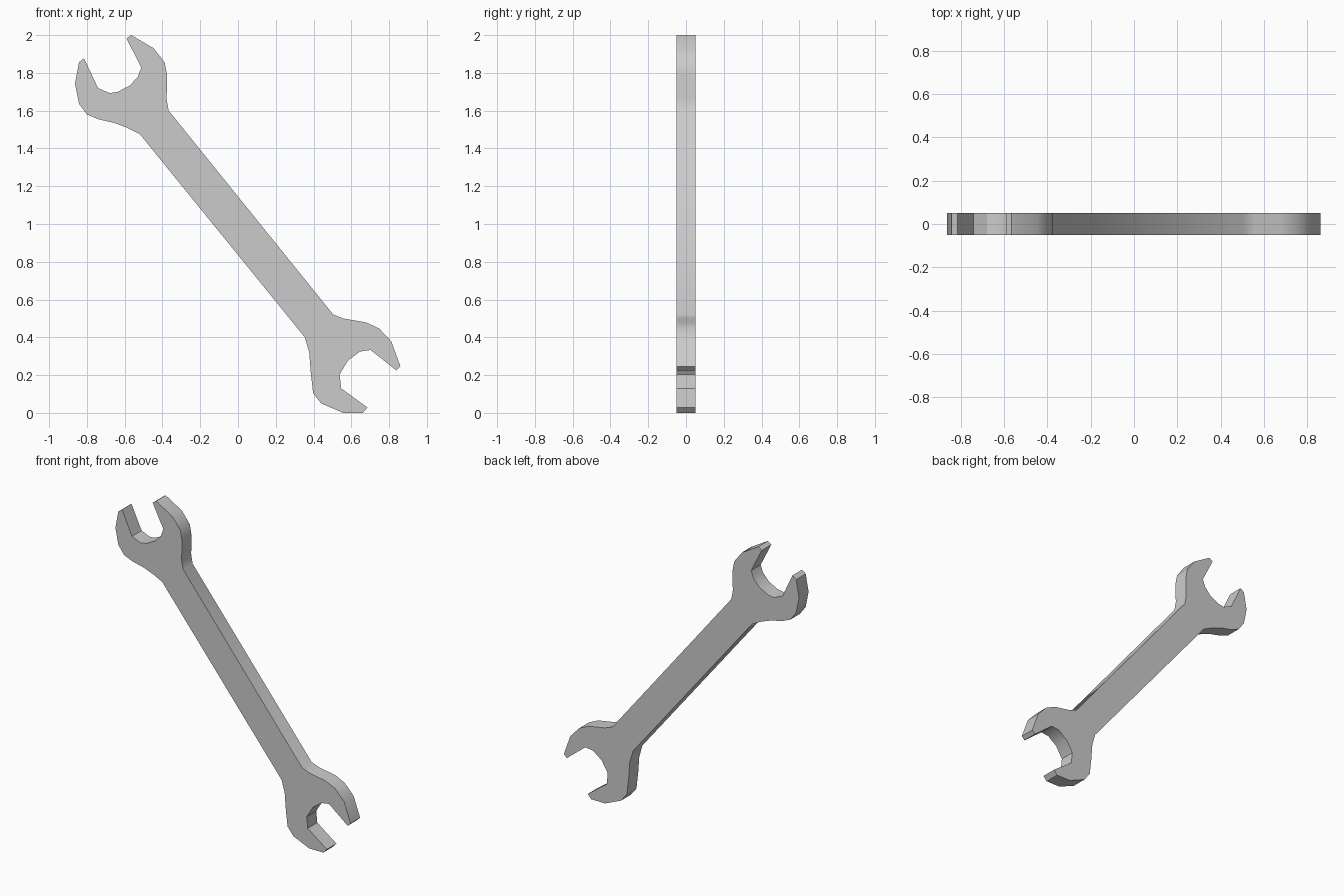
import bpy, bmesh
from mathutils import Vector

HALF_THICKNESS = 0.05

# Upper jaw: from the left shaft corner round the open mouth to the right shaft corner (x, z)
upper_jaw = [
    (-0.52, 1.476), (-0.588, 1.51), (-0.655, 1.535), (-0.741, 1.555), (-0.80, 1.58),
    (-0.842, 1.637), (-0.863, 1.743), (-0.842, 1.856), (-0.815, 1.877),
    (-0.741, 1.719), (-0.678, 1.693), (-0.636, 1.70), (-0.573, 1.733),
    (-0.53, 1.78), (-0.512, 1.828), (-0.59, 1.982), (-0.565, 2.0),
    (-0.446, 1.93), (-0.388, 1.855), (-0.375, 1.785), (-0.378, 1.66), (-0.367, 1.60),
]
# Lower jaw: from the right shaft corner round the open mouth to the left shaft corner
lower_jaw = [
    (0.504, 0.521), (0.557, 0.50), (0.678, 0.479), (0.747, 0.447), (0.812, 0.378),
    (0.86, 0.246), (0.838, 0.225), (0.702, 0.333), (0.646, 0.325), (0.583, 0.278),
    (0.538, 0.204), (0.546, 0.13), (0.686, 0.028), (0.66, 0.0), (0.557, 0.0),
    (0.44, 0.05), (0.398, 0.103), (0.385, 0.214), (0.377, 0.32), (0.354, 0.40),
]

# Joining the two jaws end to end forms the straight shaft between them
bm = bmesh.new()
outline = [bm.verts.new((x, -HALF_THICKNESS, z)) for x, z in upper_jaw + lower_jaw]
front = bm.faces.new(outline)
extruded = bmesh.ops.extrude_face_region(bm, geom=[front], use_keep_orig=True)
moved = [g for g in extruded["geom"] if isinstance(g, bmesh.types.BMVert)]
bmesh.ops.translate(bm, verts=moved, vec=Vector((0, 2 * HALF_THICKNESS, 0)))
bmesh.ops.recalc_face_normals(bm, faces=bm.faces)

mesh = bpy.data.meshes.new("wrench")
bm.to_mesh(mesh)
bm.free()
wrench = bpy.data.objects.new("wrench", mesh)
bpy.context.collection.objects.link(wrench)

# Smooth the curved rims while the face edges and jaw tips stay sharp
bpy.context.view_layer.objects.active = wrench
wrench.select_set(True)
bpy.ops.object.shade_smooth_by_angle(angle=0.52)
